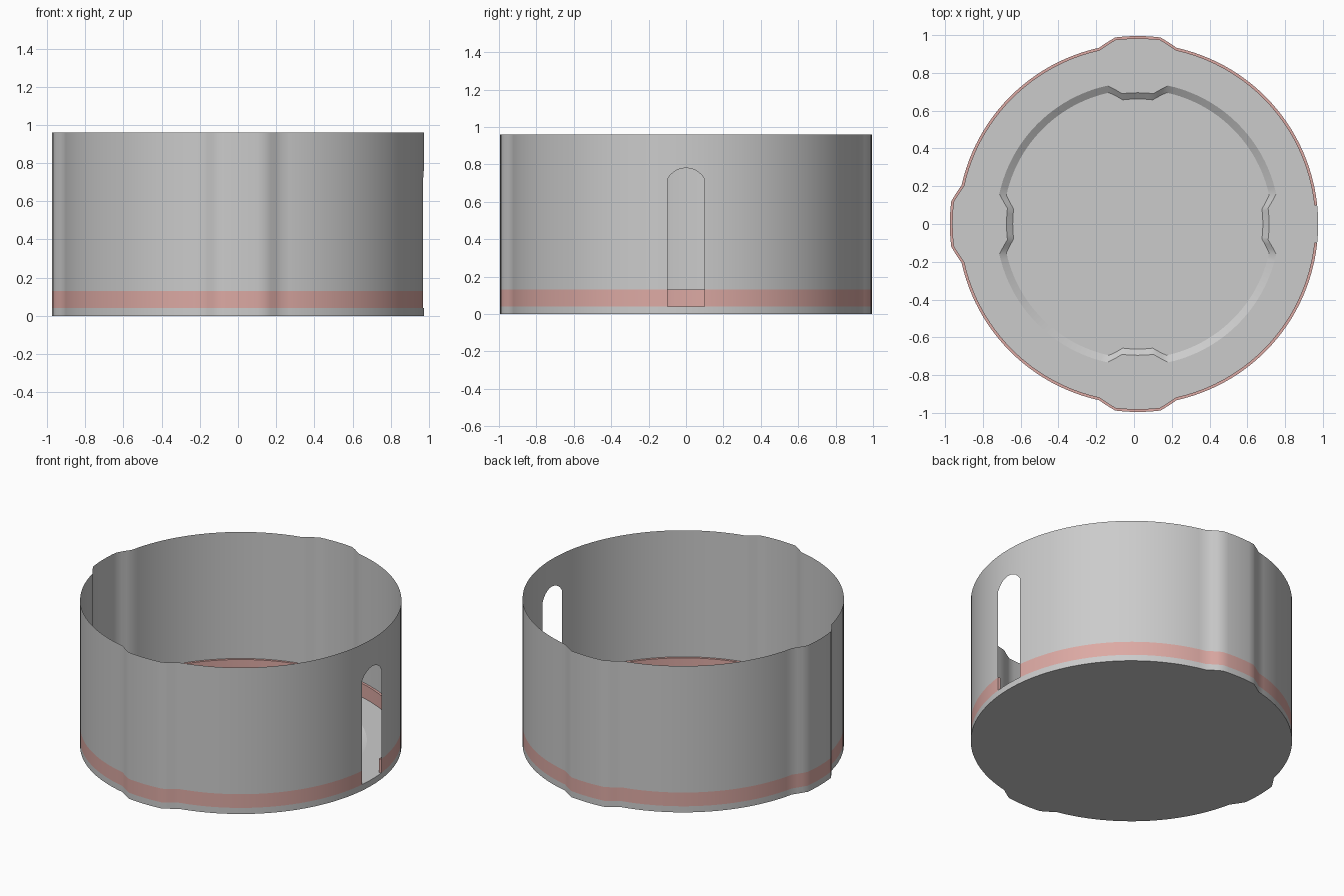
import bpy, bmesh
from math import sin, cos, asin, sqrt, radians

if "Cube" in bpy.data.objects:
    bpy.data.objects.remove(bpy.data.objects["Cube"])

CX, R = 0.02, 0.955                      # body centre and radius
SLOT = 0.10                              # slot half width
BASE_Z, BAND_Z, TOP_Z = 0.04, 0.13, 0.96
TIP, FOOT = 6.9, 12.4                    # lug half angles in degrees
SLOT_A = asin(SLOT / R) * 180 / 3.14159265

def span(a, b, n):
    return [a + (b - a) * i / n for i in range(n)]

# Shared sample angles, starting at one edge of the slot
ANGLES = span(-SLOT_A, SLOT_A, 12) + span(SLOT_A, TIP, 1) + span(TIP, FOOT, 3)
N_SLOT = 12
for q in (90, 180, 270):
    ANGLES += span(q - 90 + FOOT, q - FOOT, 24)
    ANGLES += span(q - FOOT, q - TIP, 3) + span(q - TIP, q + TIP, 6) + span(q + TIP, q + FOOT, 3)
ANGLES += span(270 + FOOT, 360 - FOOT, 24) + span(360 - FOOT, 360 - TIP, 3) + [360 - TIP]
N = len(ANGLES)

def lug(a):
    """0 on the plain circle, 1 on the flat of a lug."""
    d = abs((a + 45) % 90 - 45)
    return min(1, max(0, (FOOT - d) / (FOOT - TIP)))

def outer(a):
    on_slot_side = a < 45 or a > 315
    return R + (0 if on_slot_side else 0.040 * lug(a))

def point(a, r, z):
    return (CX + r * cos(radians(a)), r * sin(radians(a)), z)

def finish(name, bm, color=None):
    bmesh.ops.recalc_face_normals(bm, faces=bm.faces)
    mesh = bpy.data.meshes.new(name)
    bm.to_mesh(mesh)
    bm.free()
    ob = bpy.data.objects.new(name, mesh)
    bpy.context.collection.objects.link(ob)
    if color:
        mat = bpy.data.materials.new(name)
        mat.diffuse_color = color
        mat.use_nodes = True
        mat.node_tree.nodes["Principled BSDF"].inputs["Base Color"].default_value = mat.diffuse_color
        mesh.materials.append(mat)
    bpy.ops.object.select_all(action='DESELECT')
    ob.select_set(True)
    bpy.context.view_layer.objects.active = ob
    bpy.ops.object.shade_smooth_by_angle(angle=radians(30))
    return ob

def loop(bm, radius, z):
    return [bm.verts.new(point(a, radius(a), z)) for a in ANGLES]

def bridge(bm, l1, l2, start=0):
    for i in range(start, N):
        j = (i + 1) % N
        bm.faces.new((l1[i], l1[j], l2[j], l2[i]))

# Base slab with a shallow notched dish in its floor
bm = bmesh.new()
loops = [loop(bm, outer, 0), loop(bm, outer, BASE_Z),
         loop(bm, lambda a: 0.75 - 0.055 * lug(a), BASE_Z),
         loop(bm, lambda a: 0.712 - 0.05 * lug(a), 0.015)]
for l1, l2 in zip(loops, loops[1:]):
    bridge(bm, l1, l2)
bm.faces.new(loops[0])
bm.faces.new(loops[-1])
finish("base", bm)

# Coloured band, solid, open at the slot
bm = bmesh.new()
inner = lambda a: outer(a) - 0.015
ring = [loop(bm, outer, BASE_Z), loop(bm, outer, BAND_Z),
        loop(bm, inner, BAND_Z), loop(bm, inner, BASE_Z)]
for k in range(4):
    bridge(bm, ring[k], ring[(k + 1) % 4], N_SLOT)
for i in (0, N_SLOT):
    bm.faces.new([l[i] for l in ring])
bmesh.ops.delete(bm, geom=[v for v in bm.verts if not v.link_faces], context='VERTS')
finish("lower_band", bm, (0.72, 0.40, 0.37, 1))

# Thin wall with an arched top over the slot
bm = bmesh.new()
low, top = loop(bm, outer, BAND_Z), loop(bm, outer, TOP_Z)
bridge(bm, low, top, N_SLOT)
ARC = 0.113
arch = []
for i in range(N_SLOT + 1):
    y = R * sin(radians(ANGLES[i]))
    arch.append(bm.verts.new(point(ANGLES[i], R, 0.78 - ARC + sqrt(ARC**2 - y * y))))
for i in range(N_SLOT):
    bm.faces.new((arch[i], arch[i + 1], top[i + 1], top[i]))
bmesh.ops.delete(bm, geom=[v for v in bm.verts if not v.link_faces], context='VERTS')
finish("wall", bm)
